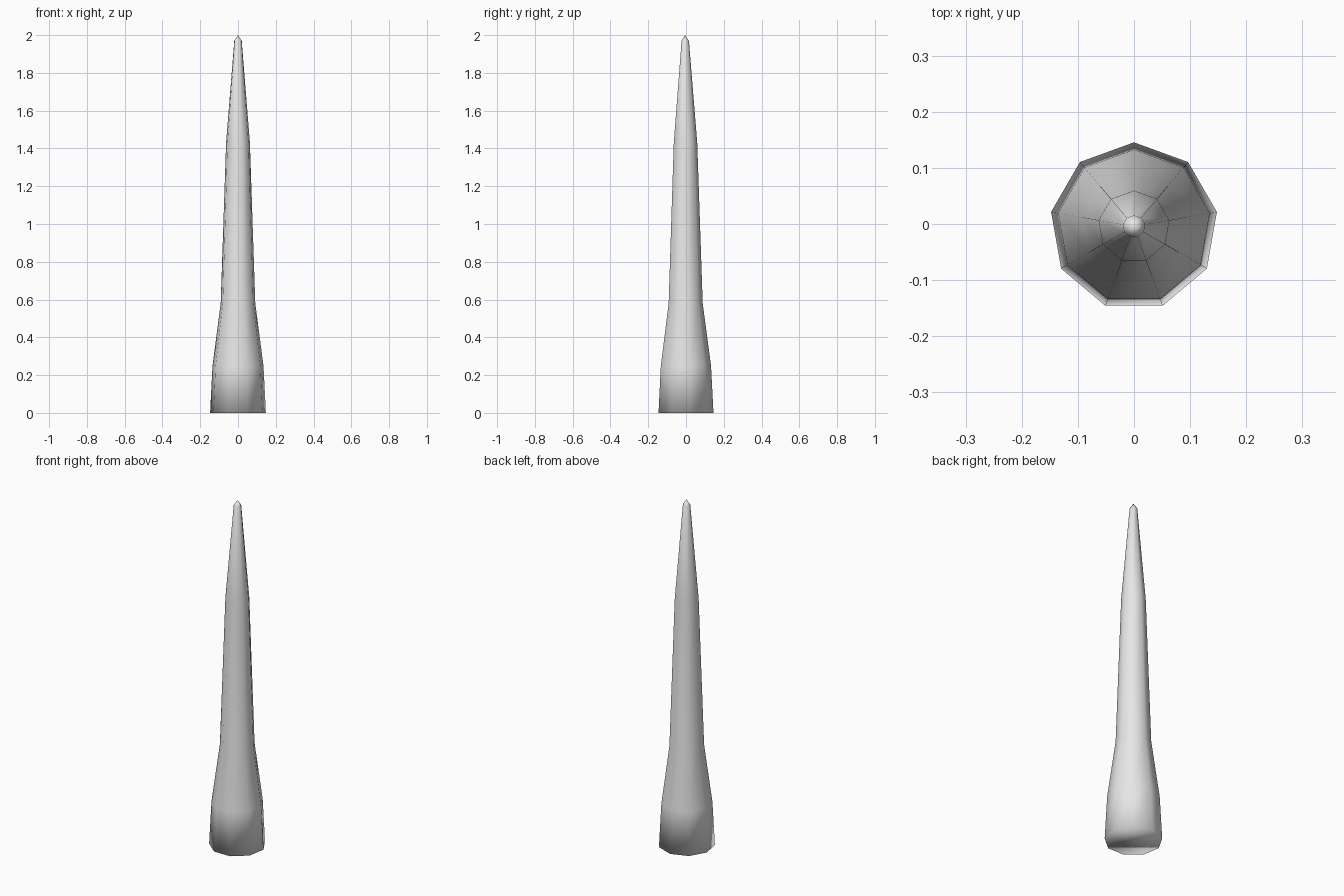
import bpy, bmesh, math

cube = bpy.data.objects.get("Cube")
if cube:
    bpy.data.objects.remove(cube, do_unlink=True)

SIDES = 9
CENTRE_Y = -0.0045
# Radius and height of each ring, from the base upward
PROFILE = [(0.15, 0.0), (0.137, 0.25), (0.093, 0.58), (0.064, 1.43), (0.020, 1.97)]
TIP_Z = 2.0

# Single plain grey material
grey = bpy.data.materials.new("light_grey")
grey.use_nodes = True
colour = (0.8, 0.8, 0.8, 1.0)
grey.diffuse_color = colour
grey.node_tree.nodes["Principled BSDF"].inputs["Base Color"].default_value = colour

# Nine-sided tapering spike with one corner toward the back
bm = bmesh.new()
rings = []
for radius, z in PROFILE:
    ring = []
    for i in range(SIDES):
        a = math.pi / 2 + i * math.tau / SIDES
        ring.append(bm.verts.new((radius * math.cos(a), CENTRE_Y + radius * math.sin(a), z)))
    rings.append(ring)

for low, high in zip(rings, rings[1:]):
    for i in range(SIDES):
        j = (i + 1) % SIDES
        bm.faces.new((low[i], low[j], high[j], high[i]))

# Pointed tip and closed base
tip = bm.verts.new((0, CENTRE_Y, TIP_Z))
for i in range(SIDES):
    bm.faces.new((rings[-1][i], rings[-1][(i + 1) % SIDES], tip))
bm.faces.new(rings[0][::-1])
bmesh.ops.recalc_face_normals(bm, faces=bm.faces)
for face in bm.faces:
    face.smooth = True

mesh = bpy.data.meshes.new("spike")
bm.to_mesh(mesh)
bm.free()
mesh.materials.append(grey)
spike = bpy.data.objects.new("spike", mesh)
bpy.context.collection.objects.link(spike)
